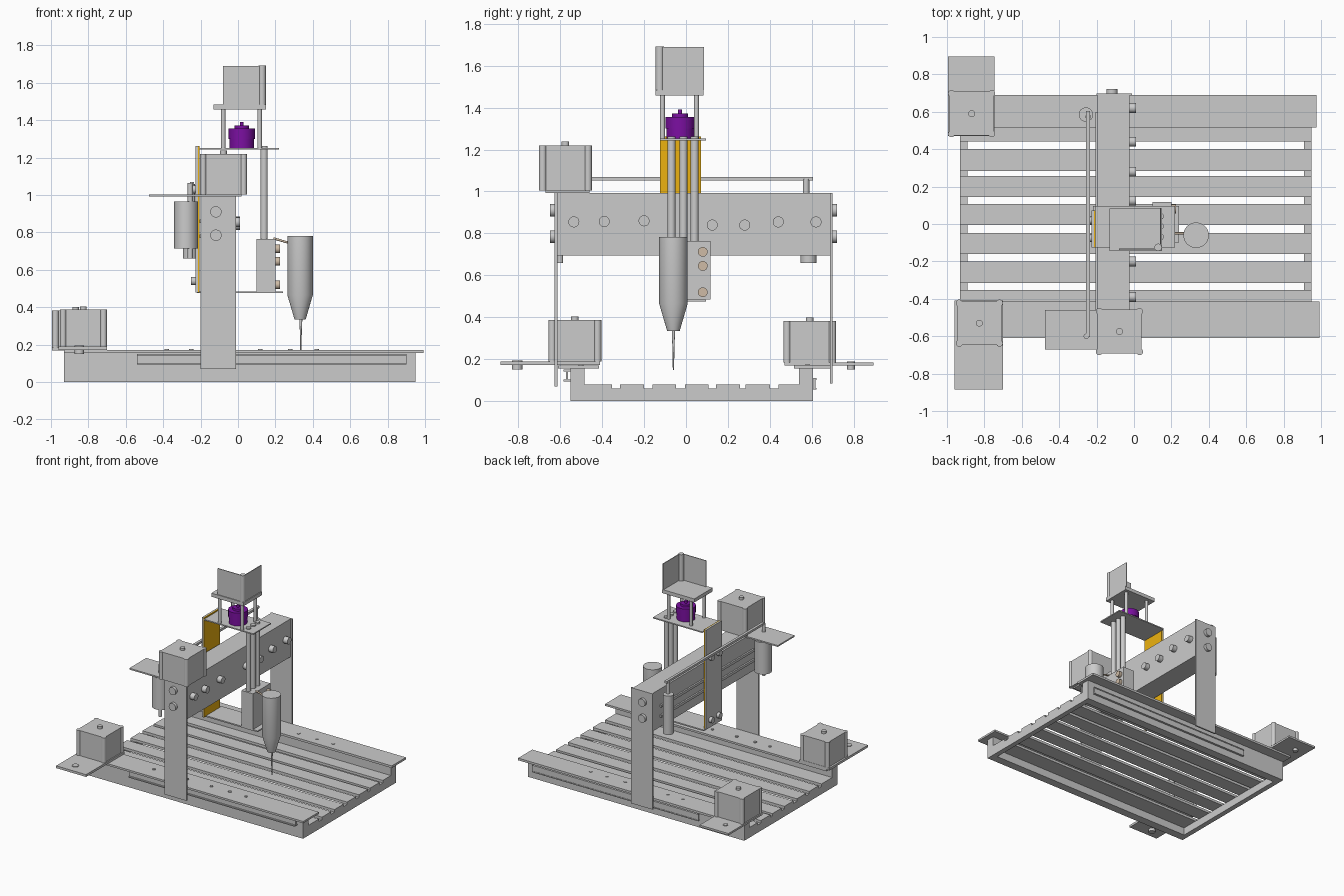
import bpy, bmesh, math
from mathutils import Matrix, Vector


def material(name, rgb):
    m = bpy.data.materials.new(name)
    m.diffuse_color = (*rgb, 1)
    return m


PURPLE = material("purple", (0.2, 0.005, 0.36))
YELLOW = material("yellow", (0.85, 0.45, 0.005))
TAN = material("tan", (0.62, 0.5, 0.38))


def finish(name, bm, mat=None):
    bmesh.ops.recalc_face_normals(bm, faces=bm.faces)
    me = bpy.data.meshes.new(name)
    bm.to_mesh(me)
    bm.free()
    ob = bpy.data.objects.new(name, me)
    bpy.context.collection.objects.link(ob)
    if mat:
        me.materials.append(mat)
    return ob


def add_box(bm, x0, x1, y0, y1, z0, z1):
    m = Matrix.Translation(((x0 + x1) / 2, (y0 + y1) / 2, (z0 + z1) / 2))
    m = m @ Matrix.Diagonal((x1 - x0, y1 - y0, z1 - z0, 1))
    bmesh.ops.create_cube(bm, size=1, matrix=m)


def box(name, *b, mat=None):
    bm = bmesh.new()
    add_box(bm, *b)
    return finish(name, bm, mat)


def add_rod(bm, a, b, r, r2=None, n=32):
    a, b = Vector(a), Vector(b)
    d = b - a
    m = Matrix.Translation((a + b) / 2) @ d.to_track_quat('Z', 'Y').to_matrix().to_4x4()
    bmesh.ops.create_cone(bm, cap_ends=True, segments=n, radius1=r,
                          radius2=r if r2 is None else r2, depth=d.length, matrix=m)


def rod(name, a, b, r, r2=None, mat=None):
    bm = bmesh.new()
    add_rod(bm, a, b, r, r2)
    return finish(name, bm, mat)


def lathe(name, x, y, profile, mat=None, n=40):
    bm = bmesh.new()
    vs = [bm.verts.new((x + r, y, z)) for r, z in profile]
    es = [bm.edges.new(p) for p in zip(vs, vs[1:])]
    bmesh.ops.spin(bm, geom=vs + es, cent=(x, y, 0), axis=(0, 0, 1),
                   angle=math.tau, steps=n)
    bmesh.ops.remove_doubles(bm, verts=bm.verts, dist=1e-5)
    return finish(name, bm, mat)


def motor(name, x, y, z0, z1, h=0.118):
    # square body with four round corner columns and a shaft stub
    bm = bmesh.new()
    add_box(bm, x - h, x + h, y - h, y + h, z0, z1)
    for sx in (-1, 1):
        for sy in (-1, 1):
            cx, cy = x + sx * (h - 0.01), y + sy * (h - 0.01)
            add_rod(bm, (cx, cy, z0), (cx, cy, z1), 0.018)
    add_rod(bm, (x, y, z1), (x, y, z1 + 0.018), 0.018)
    return finish(name, bm)


# bed: side beams, end bars and slotted planks
box("front_side_beam", -0.93, 0.95, -0.55, -0.485, 0, 0.155)
box("back_side_beam", -0.93, 0.95, 0.54, 0.605, 0, 0.155)
for side, x in (("left", -0.93), ("right", 0.91)):
    box(side + "_end_bar", x, x + 0.04, -0.485, 0.54, 0, 0.06)
edges = [-0.485, -0.353, -0.315, -0.2, -0.16, -0.048, -0.005,
         0.107, 0.144, 0.257, 0.283, 0.4, 0.44, 0.54]
for i in range(0, len(edges), 2):
    box("bed_plank", -0.93, 0.95, edges[i], edges[i + 1], 0.06, 0.08)

# cover plates with small screw heads
box("front_cover_plate", -0.93, 0.993, -0.61, -0.415, 0.155, 0.17)
box("back_cover_plate", -0.93, 0.975, 0.515, 0.69, 0.155, 0.172)
for y in (-0.5, 0.58):
    for x in (-0.38, -0.25, -0.09, 0.12, 0.28, 0.42):
        rod("cover_screw", (x, y, 0.165), (x, y, 0.176), 0.012)

# I-shaped guide rails on both long sides
for name, y0, y1, z in (("front", -0.585, -0.55, 0.095), ("back", 0.605, 0.622, 0.055)):
    bm = bmesh.new()
    add_box(bm, -0.54, 0.9, y0, y1, z, z + 0.008)
    add_box(bm, -0.54, 0.9, y0, y1, z + 0.047, z + 0.055)
    ym = (y0 + y1) / 2
    add_box(bm, -0.54, 0.9, ym - 0.005, ym + 0.005, z, z + 0.055)
    finish(name + "_guide_rail", bm)

# bed drive motors on their mount plates, with idler pulleys
box("front_motor_plate", -0.96, -0.70, -0.885, -0.41, 0.172, 0.19)
motor("front_drive_motor", -0.827, -0.53, 0.19, 0.387)
rod("front_idler", (-0.848, -0.805, 0.15), (-0.848, -0.805, 0.195), 0.025)
box("back_motor_plate", -0.995, -0.745, 0.47, 0.895, 0.17, 0.185)
motor("back_drive_motor", -0.868, 0.59, 0.185, 0.382)
rod("back_idler", (-0.895, 0.787, 0.15), (-0.895, 0.787, 0.19), 0.018)

# gantry uprights with bolts
for name, y, s, z0 in (("front", -0.62, -1, 0.07), ("back", 0.693, 1, 0.085)):
    box(name + "_upright", -0.2, -0.01, y - 0.006, y + 0.006, z0, 0.993)
    for z in (0.91, 0.785):
        rod("upright_bolt", (-0.118, y, z), (-0.118, y + s * 0.028, z), 0.03)

# gantry beam, front bolts and rear rail
box("gantry_beam", -0.195, -0.025, -0.614, 0.69, 0.695, 0.993)
for y, z in ((-0.535, 0.855), (-0.39, 0.857), (-0.2, 0.86), (0.125, 0.84),
             (0.28, 0.84), (0.44, 0.855), (0.62, 0.855)):
    rod("beam_bolt", (-0.03, y, z), (0.012, y, z), 0.026)
for z in (0.77, 0.85):
    box("beam_rear_rail", -0.207, -0.19, -0.56, 0.6, z, z + 0.02)

# cross drive: motor, plate, rollers and belt
box("cross_motor_plate", -0.475, 0.02, -0.67, -0.46, 0.993, 1.004)
motor("cross_motor", -0.078, -0.575, 1.004, 1.22)
lathe("drive_roller", -0.278, -0.56, [(0, 0.715), (0.063, 0.715), (0.063, 0.965), (0, 0.965)])
rod("drive_roller_shaft", (-0.255, -0.6, 0.66), (-0.255, -0.6, 1.065), 0.014)
rod("idler_roller", (-0.257, 0.585, 0.66), (-0.257, 0.585, 0.965), 0.038)
rod("idler_roller_shaft", (-0.245, 0.573, 0.96), (-0.245, 0.573, 1.06), 0.015)
box("cross_belt", -0.257, -0.236, -0.605, 0.605, 1.053, 1.07)

# tool carriage: back plate, top and bottom plates
box("carriage_back_plate", -0.226, -0.214, -0.125, 0.072, 0.48, 1.262)
box("carriage_yellow_panel", -0.214, -0.207, -0.125, 0.072, 0.48, 1.262, mat=YELLOW)
box("carriage_top_plate", -0.207, 0.22, -0.125, 0.095, 1.243, 1.252)
box("carriage_bottom_plate", -0.22, 0.24, -0.1, 0.095, 0.475, 0.485)
for z in (0.54, 1.03):
    for y in (-0.075, 0.02):
        rod("carriage_bolt", (-0.22, y, z), (-0.25, y, z), 0.022)

# vertical guide rods and screw, sliding block and its bolts
for y in (-0.069, -0.012, 0.041):
    rod("vertical_rod", (0.14, y, 0.48), (0.14, y, 1.262), 0.019)
box("tool_block", 0.1, 0.2, -0.1, 0.117, 0.485, 0.765)
for z in (0.712, 0.645, 0.52):
    rod("block_bolt", (0.19, 0.08, z), (0.225, 0.08, z), 0.023, mat=TAN)

# spindle with tapered nose, bit and thin holder arm
lathe("spindle", 0.332, -0.06, [(0, 0.782), (0.068, 0.782), (0.068, 0.465),
                                (0.03, 0.335), (0, 0.335)])
lathe("cutting_bit", 0.336, -0.06, [(0, 0.335), (0.008, 0.335), (0.005, 0.26),
                                    (0.003, 0.15), (0, 0.148)], n=16)
rod("spindle_arm", (0.19, -0.05, 0.768), (0.28, -0.05, 0.742), 0.006, mat=TAN)

# shaft coupling
lathe("coupling", 0.02, -0.028, [(0, 1.252), (0.066, 1.252), (0.066, 1.3), (0.07, 1.3),
      (0.07, 1.355), (0.038, 1.355), (0.038, 1.372), (0.01, 1.372), (0.01, 1.39),
      (0, 1.39)], mat=PURPLE)

# standoffs, lifted motor plate and the open two-walled top housing
for x in (-0.079, 0.116):
    for y in (-0.112, 0.05):
        rod("standoff", (x, y, 1.25), (x, y, 1.46), 0.012)
box("lift_motor_plate", -0.13, 0.15, -0.145, 0.083, 1.457, 1.485)
box("housing_front_wall", -0.08, 0.125, -0.138, -0.132, 1.485, 1.69)
box("housing_right_wall", 0.138, 0.144, -0.12, 0.085, 1.485, 1.69)
rod("housing_corner_post", (0.129, -0.125, 1.485), (0.129, -0.125, 1.692), 0.02)

# smooth the round parts, keep edges sharp
bpy.ops.object.select_all(action='SELECT')
bpy.context.view_layer.objects.active = bpy.context.scene.objects[0]
bpy.ops.object.shade_smooth_by_angle(angle=math.radians(30))
bpy.ops.object.select_all(action='DESELECT')
